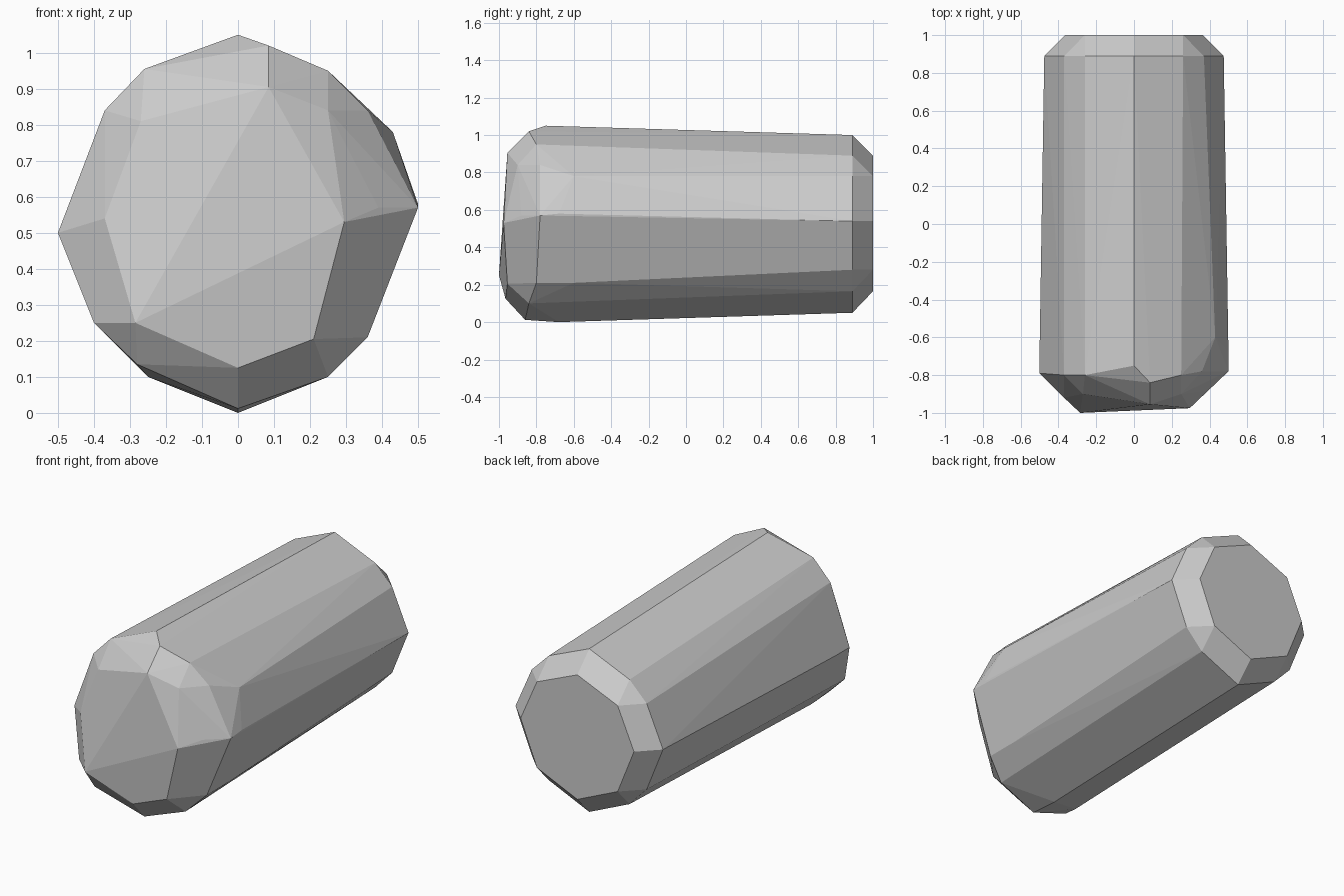
import bpy, bmesh


def mirrored(half):
    """Mirror (x, z) profile points across x = 0."""
    return {(s * x, z) for x, z in half for s in (1, -1)}


# Back end: regular octagonal cap and the wider chamfered rim behind it
back_cap = mirrored([(0, 0.89), (0.26, 0.78), (0.365, 0.54), (0.26, 0.28), (0, 0.165)])
back_rim = mirrored([(0, 1.0), (0.26, 0.89), (0.37, 0.78), (0.475, 0.54),
                     (0.37, 0.28), (0.26, 0.165), (0, 0.05)])
points = [(x, 1.0, z) for x, z in back_cap] + [(x, 0.89, z) for x, z in back_rim]

# Front end: blunt, irregularly chipped nose
points += [
    (0.085, -0.955, 0.905), (0.295, -0.975, 0.53), (0.21, -0.955, 0.205),
    (0, -0.965, 0.125), (-0.285, -1.0, 0.25), (-0.37, -0.92, 0.54), (-0.27, -0.90, 0.81),
]

# Front chamfer
points += [
    (0.085, -0.84, 1.02), (0.25, -0.80, 0.95), (0.25, -0.90, 0.84), (0.36, -0.78, 0.84),
    (0.39, -0.88, 0.57), (0.50, -0.78, 0.57), (0.36, -0.80, 0.21), (0.25, -0.84, 0.10),
    (0, -0.86, 0.012), (-0.28, -0.92, 0.135), (-0.25, -0.80, 0.10), (-0.40, -0.89, 0.25),
    (-0.50, -0.79, 0.50), (-0.37, -0.80, 0.84), (-0.26, -0.80, 0.955),
]

# Widest section, just behind the chamfer
points += [
    (0, -0.75, 1.05), (0.43, -0.60, 0.78), (0.50, -0.68, 0.58),
    (0.36, -0.60, 0.21), (0, -0.68, 0.0), (-0.50, -0.68, 0.50),
]

# Faceted log body skinned over the sections
bm = bmesh.new()
for p in points:
    bm.verts.new(p)
hull = bmesh.ops.convex_hull(bm, input=bm.verts[:])
loose = [v for v in bm.verts if not v.link_faces]
bmesh.ops.delete(bm, geom=loose, context='VERTS')
bmesh.ops.dissolve_limit(bm, angle_limit=0.02, verts=bm.verts[:], edges=bm.edges[:])
bmesh.ops.recalc_face_normals(bm, faces=bm.faces[:])

mesh = bpy.data.meshes.new("log_body")
bm.to_mesh(mesh)
bm.free()
bpy.context.collection.objects.link(bpy.data.objects.new("log_body", mesh))
